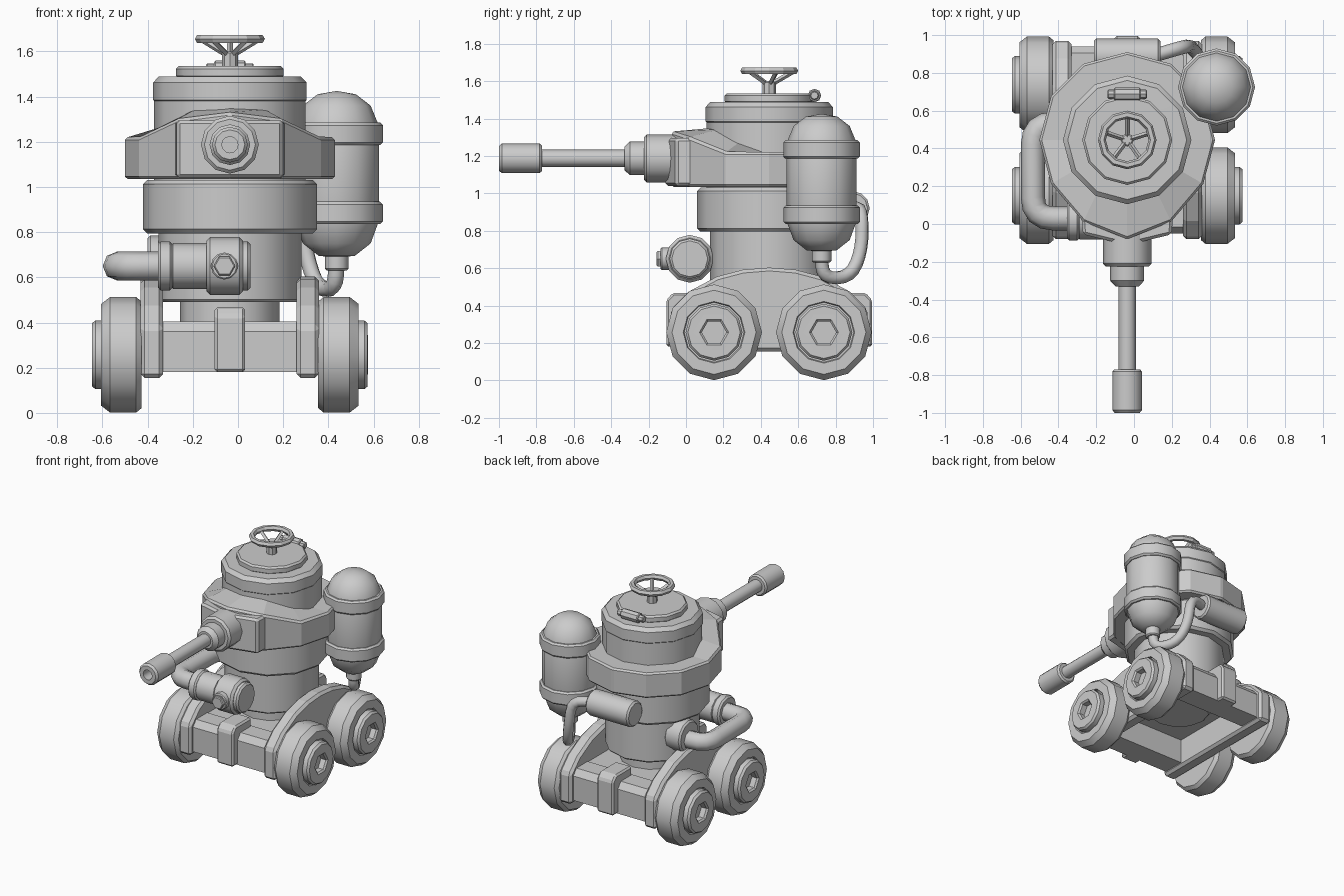
import bpy, bmesh, math
from mathutils import Vector

if "Cube" in bpy.data.objects:
    bpy.data.objects.remove(bpy.data.objects["Cube"])

CX, CY = -0.036, 0.445          # main vertical axis of the machine
MAP = {'X': lambda u, v, h: (h, u, v), 'Y': lambda u, v, h: (u, h, v), 'Z': lambda u, v, h: (u, v, h)}


def finish(name, bm, smooth=None, bevel=0):
    bmesh.ops.remove_doubles(bm, verts=bm.verts, dist=1e-5)
    bmesh.ops.recalc_face_normals(bm, faces=bm.faces)
    me = bpy.data.meshes.new(name)
    bm.to_mesh(me)
    bm.free()
    ob = bpy.data.objects.new(name, me)
    bpy.context.collection.objects.link(ob)
    if bevel:
        m = ob.modifiers.new("bevel", 'BEVEL')
        m.width, m.segments, m.limit_method = bevel, 1, 'ANGLE'
    if smooth:
        bpy.ops.object.select_all(action='DESELECT')
        ob.select_set(True)
        bpy.context.view_layer.objects.active = ob
        bpy.ops.object.shade_smooth_by_angle(angle=math.radians(smooth))
    return ob


def lathe(name, prof, axis='Z', at=(0, 0, 0), n=12, smooth=32):
    """Spin (radius, height) points round an axis through 'at'."""
    bm, rings = bmesh.new(), []
    for r, h in prof:
        rings.append([bm.verts.new(Vector(at) + Vector(MAP[axis](
            r * math.cos(2 * math.pi * i / n), r * math.sin(2 * math.pi * i / n), h))) for i in range(n)])
    for a, b in zip(rings, rings[1:]):
        for i in range(n):
            j = (i + 1) % n
            bm.faces.new((a[i], a[j], b[j], b[i]))
    return finish(name, bm, smooth)


def drum(name, r, h0, h1, c=0.012, **kw):
    """Capped cylinder with chamfered ends."""
    return lathe(name, [(0, h0), (r - c, h0), (r, h0 + c), (r, h1 - c), (r - c, h1), (0, h1)], **kw)


def prism(name, pts, axis, a, b, bevel=0.012):
    bm = bmesh.new()
    lo, hi = [[bm.verts.new(MAP[axis](u, v, h)) for u, v in pts] for h in (a, b)]
    bm.faces.new(lo)
    bm.faces.new(hi)
    for i in range(len(pts)):
        j = (i + 1) % len(pts)
        bm.faces.new((lo[i], lo[j], hi[j], hi[i]))
    return finish(name, bm, bevel=bevel)


def pipe(name, pts, r, round_=0.0, res=2):
    """Round tube along a path with softened corners."""
    p = [Vector(q) for q in pts]
    path = [p[0]]
    for a, b, c in zip(p, p[1:], p[2:]):
        s = b + (a - b).normalized() * min(round_, (a - b).length * .5)
        e = b + (c - b).normalized() * min(round_, (c - b).length * .5)
        path += [s * (1 - t) ** 2 + b * 2 * t * (1 - t) + e * t * t for t in (0, .25, .5, .75, 1)]
    path.append(p[-1])
    path = [q for i, q in enumerate(path) if i == 0 or (q - path[i - 1]).length > 1e-4]
    cu = bpy.data.curves.new(name, 'CURVE')
    cu.dimensions, cu.bevel_depth, cu.bevel_resolution, cu.use_fill_caps = '3D', r, res, True
    sp = cu.splines.new('POLY')
    sp.points.add(len(path) - 1)
    for sp_pt, q in zip(sp.points, path):
        sp_pt.co = (*q, 1)
    ob = bpy.data.objects.new(name, cu)
    bpy.context.collection.objects.link(ob)
    bpy.ops.object.select_all(action='DESELECT')
    ob.select_set(True)
    bpy.context.view_layer.objects.active = ob
    bpy.ops.object.convert(target='MESH')
    bpy.ops.object.shade_smooth_by_angle(angle=math.radians(50))


AX = (CX, CY, 0)

# chassis: side plates and wheels on both sides
half = [(.525, .155), (.525, .38), (.43, .475), (.28, .555), (.14, .592)]
plate = [(CY - y, z) for y, z in half] + [(CY, .603)] + [(CY + y, z) for y, z in reversed(half)]
for s, side in ((1, "right"), (-1, "left")):
    prism("side_plate_" + side, plate, 'X', CX + s * .295, CX + s * .395, .018)
    for y, end in ((.15, "front"), (.737, "rear")):
        at = (CX, y, .257)
        lathe(f"wheel_{end}_{side}", [(r, s * h) for r, h in (
            (0, .39), (.235, .39), (.256, .415), (.256, .53), (.225, .57), (.165, .57), (.16, .555), (0, .555))],
            axis='X', at=at)
        lathe(f"hub_{end}_{side}", [(r, s * h) for r, h in (
            (.152, .54), (.152, .595), (.14, .61), (.078, .61))], axis='X', at=at)
        lathe(f"hub_socket_{end}_{side}", [(r, s * h) for r, h in (
            (.14, .609), (.078, .611), (.066, .60), (.066, .56), (0, .56))], axis='X', at=at, n=6)

# chassis: cross beams, straps and deck, front and rear
beam = [(.495, .18), (.495, .36), (.46, .405), (.33, .405), (.33, .18)]
strap = [(.55, .18), (.55, .43), (.515, .468), (.33, .468), (.33, .38), (.45, .18)]
for s, end in ((-1, "front"), (1, "rear")):
    prism("beam_" + end, [(CY + s * y, z) for y, z in beam], 'X', CX - .3, CX + .3, 0)
    prism("strap_" + end, [(CY + s * y, z) for y, z in strap], 'X', CX - .067, CX + .067)
prism("deck", [(CX - .3, CY - .4), (CX + .3, CY - .4), (CX + .3, CY + .4), (CX - .3, CY + .4)], 'Z', .36, .4, 0)

# body drums
drum("turntable_neck", .22, .33, .52, at=AX)
drum("lower_body", .316, .49, .85, at=AX)
drum("middle_body", .385, .795, 1.03, c=.018, at=AX)
drum("upper_body", .335, 1.0, 1.40, at=AX)
lathe("top_ring", [(0, 1.37), (.325, 1.37), (.34, 1.385), (.34, 1.462), (.315, 1.488), (0, 1.49)], at=AX)
drum("hatch_lid", .238, 1.48, 1.535, at=AX)

# collar with raised front
bm = bmesh.new()
rings = []
top_out = {0: 1.33, 1: 1.30, 2: 1.22}
top_in = {0: 1.35, 1: 1.345, 2: 1.28}
for r, table in ((.30, None), (.465, None), (.465, top_out), (.30, top_in)):
    ring = []
    for i in range(12):
        a, k = math.pi / 6 * i, min(i, 12 - i)
        z = table.get(k, 1.22) if table else 1.035
        push = {0: .06, 1: .03}.get(k, 0) if r > .4 else 0
        ring.append(bm.verts.new((CX + r * math.sin(a), CY - r * math.cos(a) - push, z)))
    rings.append(ring)
for a, b in zip(rings, rings[1:] + rings[:1]):
    for i in range(12):
        bm.faces.new((a[i], a[(i + 1) % 12], b[(i + 1) % 12], b[i]))
finish("collar", bm, bevel=.012)
prism("gun_mantlet", [(CX + x, y) for x, y in ((-.25, .14), (-.235, -.055), (0, -.112), (.235, -.055), (.25, .14))],
      'Z', 1.04, 1.295, .015)

# barrel
GUN = (CX, 0, 1.187)
drum("barrel_socket", .128, -.225, .0, c=.015, axis='Y', at=GUN)
lathe("barrel_sleeve", [(0, -.33), (.062, -.33), (.09, -.30), (.09, -.2), (0, -.2)], axis='Y', at=GUN)
drum("barrel", .046, -.80, -.28, c=.002, axis='Y', at=GUN)
lathe("muzzle", [(0, -.90), (.036, -.90), (.036, -1.0), (.066, -1.0), (.079, -.985), (.079, -.782), (.068, -.77),
                 (0, -.77)], axis='Y', at=GUN)

# hatch handwheel and hinge
bpy.ops.mesh.primitive_torus_add(location=(CX, CY, 1.655), major_radius=.134, minor_radius=.021,
                                 major_segments=12, minor_segments=6)
bpy.context.object.name = "handwheel_rim"
drum("handwheel_stem", .035, 1.52, 1.6, c=.008, at=AX, n=8)
for i in range(5):
    a = 2 * math.pi * i / 5 + .3
    d = Vector((math.cos(a), math.sin(a), 0))
    c = Vector((CX, CY, 0))
    pipe(f"handwheel_spoke_{i}", [c + d * .015 + Vector((0, 0, 1.585)), c + d * .13 + Vector((0, 0, 1.652))], .013, res=0)
HINGE = (CX, .687, 1.523)
drum("hinge_pin", .024, -.105, .105, c=.005, axis='X', at=HINGE, n=8)
drum("hinge_barrel", .036, -.07, .07, c=.006, axis='X', at=HINGE, n=8)

# pressure tank with bands
TANK = (.437, .725, 0)
lathe("tank", [(0, .688), (.08, .695), (.15, .75), (.187, .85), (.187, 1.27), (.15, 1.36), (.085, 1.41), (0, 1.425)],
      at=TANK, smooth=50)
for z, nm in ((.885, "lower"), (1.235, "upper")):
    drum("tank_band_" + nm, .204, z - .05, z + .05, at=TANK)
drum("tank_outlet", .052, .63, .71, c=.008, at=TANK)

# rear canister and hose to the tank
drum("rear_canister", .092, -.175, .175, axis='X', at=(CX, .89, .92))
pipe("tank_hose", [(.10, .89, .92), (.27, .94, .92), (.30, .942, .70), (.35, .88, .55), (.43, .73, .545),
                   TANK[:2] + (.68,)], .036, .1)

# front motor, clamp and bolt
MOT = (0, .02, .65)
drum("motor_flange", .108, -.355, -.29, axis='X', at=MOT)
drum("motor_body", .101, -.30, -.10, axis='X', at=MOT)
drum("motor_clamp", .128, -.14, .022, c=.016, axis='X', at=MOT)
drum("motor_cap", .108, 0, .055, axis='X', at=MOT)
drum("clamp_boss", .06, -.135, -.08, c=.006, axis='Y', at=(-.06, 0, .65))
drum("clamp_bolt", .048, -.157, -.12, c=.006, axis='Y', at=(-.06, 0, .65), n=6)

# side pipe looping back into the body
pipe("side_pipe", [(-.32, .03, .65), (-.535, .03, .65), (-.535, .53, .65), (-.30, .53, .65)], .064, .11)
drum("side_pipe_flange", .115, -.40, -.27, axis='X', at=(0, .53, .67))
